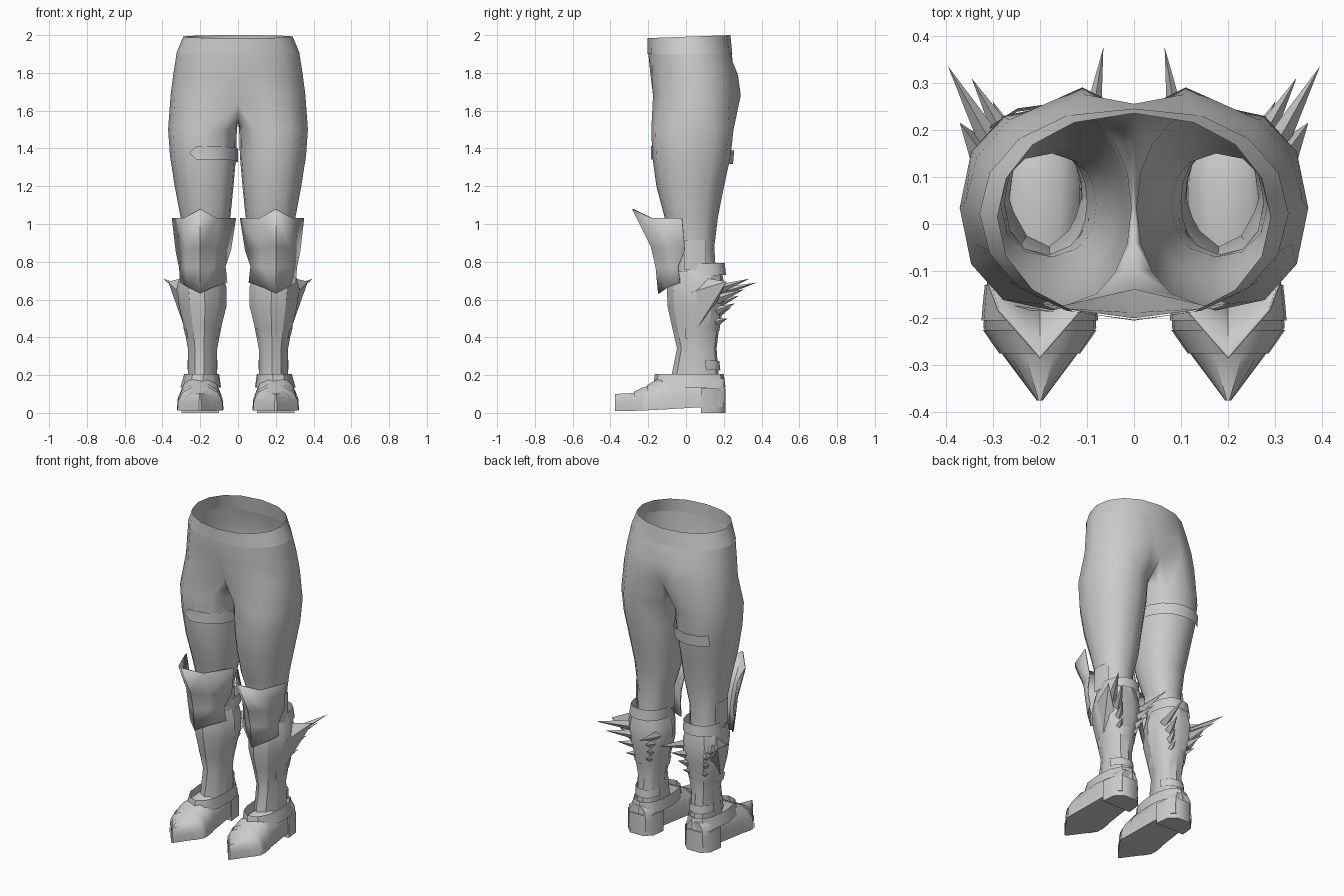
import bpy, bmesh, math
from mathutils import Vector

if "Cube" in bpy.data.objects:
    bpy.data.objects.remove(bpy.data.objects["Cube"])

grey = bpy.data.materials.new("plain grey")
grey.diffuse_color = (0.6, 0.6, 0.6, 1)
grey.use_nodes = True
grey.node_tree.nodes["Principled BSDF"].inputs["Base Color"].default_value = grey.diffuse_color


def finish(name, bm, angle=35, mirror=True, thick=0):
    bmesh.ops.recalc_face_normals(bm, faces=bm.faces)
    me = bpy.data.meshes.new(name)
    bm.to_mesh(me)
    bm.free()
    me.materials.append(grey)
    ob = bpy.data.objects.new(name, me)
    bpy.context.collection.objects.link(ob)
    bpy.ops.object.select_all(action='DESELECT')
    ob.select_set(True)
    bpy.context.view_layer.objects.active = ob
    bpy.ops.object.shade_smooth_by_angle(angle=math.radians(angle))
    if thick:
        ob.modifiers.new("thickness", 'SOLIDIFY').thickness = thick
    if mirror:
        ob.modifiers.new("mirror", 'MIRROR').merge_threshold = 0.002


def loft(bm, rings, closed=True, cap=False):
    """Skin a list of rings; a 9 point half ring is always left open."""
    vs = [[bm.verts.new(p) for p in r] for r in rings]
    for a, b in zip(vs, vs[1:]):
        n = min(len(a), len(b))
        for i in range(n if closed and n != 9 else n - 1):
            j = (i + 1) % n
            bm.faces.new((a[i], a[j], b[j], b[i]))
    if cap:
        bm.faces.new(vs[0])
        bm.faces.new(vs[-1])


ANGLES = [-125 + 250 * i / 8 for i in range(9)] + [125 + 110 * i / 6 for i in range(1, 6)]


def leg_ring(z, x0, x1, y0, y1, tilt=0, ridge=0, angles=ANGLES, p=0.92):
    """Ring round one leg; ridge pinches the front to an edge."""
    cx, cy, w, d = (x0 + x1) / 2, (y0 + y1) / 2, (x1 - x0) / 2, (y1 - y0) / 2
    out = []
    for a in angles:
        c, s = math.cos(math.radians(a)), math.sin(math.radians(a))
        x = math.copysign(abs(c) ** p, c)
        y = math.copysign(abs(s) ** p, s)
        if s < 0:
            y += ridge * (s - y + abs(c) * 0.35)
        out.append((cx + w * x, cy + d * y, z + tilt * y))
    return out


def hip_ring(z, w, y0, y1, f0, b0, tilt=0, seat=0):
    """Half ring from front centre to back centre; f0 and b0 are the centre depths."""
    out = []
    for i in range(9):
        t = math.radians(-90 + 22.5 * i)
        y = (y0 + y1) / 2 + (y1 - y0) / 2 * math.sin(t)
        y = f0 if i == 0 else b0 if i == 8 else y
        x = 0 if i in (0, 8) else w * math.cos(t) ** 0.86
        if seat and i == 7:
            x, y = x * .7, y1 - .002
        out.append((x, y, z + tilt * math.sin(t)))
    return out


# trousers: hips splitting into legs at the crotch
arch = [(0, .17, 1.585), (0, .1, 1.55), (0, .03, 1.54), (0, -.04, 1.545), (0, -.095, 1.58)]
crotch = hip_ring(1.68, .357, -.193, .292, -.15, .25, 0, 1)
crotch[0], crotch[8] = (0, -.138, 1.64), (0, .235, 1.65)
bm = bmesh.new()
loft(bm, [hip_ring(1.905, .325, -.198, .245, -.2, .242),
          hip_ring(1.79, .343, -.197, .277, -.188, .255, 0, 1),
          crotch + arch,
          leg_ring(1.50, .006, .37, -.184, .252),
          leg_ring(1.36, .01, .36, -.179, .237),
          leg_ring(1.20, .024, .335, -.157, .202),
          leg_ring(1.04, .04, .305, -.115, .17),
          leg_ring(.88, .08, .283, -.07, .15),
          leg_ring(.72, .1, .275, -.065, .16)])
finish("trousers", bm, 60)

# waistband, slightly lower in front
bm = bmesh.new()
loft(bm, [hip_ring(1.992, .29, -.203, .232, -.205, .235, .008),
          hip_ring(1.9, .328, -.201, .247, -.203, .245)])
finish("waistband", bm, 40)

# thigh strap on one leg only, open on the outer side, pointed at the front end
bm = bmesh.new()
span = [50 + 215 * i / 10 for i in range(11)]
loft(bm, [leg_ring(z, .0, .367, -.187, y1, -.012, 0, span + [end])
          for z, y1, end in ((1.40, .256, 280), (1.365, .252, 292), (1.33, .249, 280))], closed=False)
for v in bm.verts:
    v.co.x = -v.co.x
finish("thigh_strap", bm, mirror=False)

# shin armour with a sharp front edge
bm = bmesh.new()
loft(bm, [leg_ring(*d, 0, .8, p=.85) for d in (
    (.75, .085, .30, -.09, .19), (.66, .06, .325, -.105, .205), (.56, .062, .312, -.1, .2),
    (.45, .09, .285, -.075, .175), (.34, .11, .265, -.05, .162), (.17, .112, .265, -.085, .175))])
finish("shin_armour", bm, 30)

# straps under the knee, round the calf, behind the ankle, and the shoe cuff
BACK = [-40 + 260 * i / 10 for i in range(11)]
HEEL = [20 + 140 * i / 6 for i in range(7)]
for name, ang, tilt, data in (
        ("knee_strap", BACK, .005, [(.79, .075, .295, -.07, .205), (.725, .07, .305, -.08, .212)]),
        ("calf_strap", BACK, .03, [(.455, .085, .292, -.08, .184), (.405, .095, .281, -.07, .177)]),
        ("ankle_strap", HEEL, -.01, [(.285, .105, .272, -.07, .176), (.235, .105, .272, -.075, .182)]),
        ("ankle_cuff", ANGLES, .0, [(.205, .1, .285, -.165, .2), (.135, .09, .305, -.175, .21)])):
    bm = bmesh.new()
    loft(bm, [leg_ring(*d, tilt, .0 if ang is ANGLES else .8, ang, .85) for d in data], ang is ANGLES)
    finish(name, bm)

# side tabs above the knee strap
bm = bmesh.new()
for sx in (-1, 1):
    loft(bm, [[(.188 + sx * w, y, z) for w, y in ((.10, -.01), (.105, .05), (.09, .105))]
              for z in (.915, .76)], closed=False)
finish("knee_tab", bm)

# knee guard: ridged plate with a raised upper point
bm = bmesh.new()
rows = []
for x0, x1, ye, ze, yr, zr, mx, my in ((.015, .345, -.02, 1.032, -.28, 1.08, .085, .1),
                                       (.042, .325, -.005, .86, -.18, .88, .075, .065),
                                       (.07, .308, -.04, .775, -.155, .77, .07, .05),
                                       (.06, .3, -.03, .69, -.142, .632, .06, .045)):
    zm = ze if ze > 1 else ze * .55 + zr * .45
    rows.append([(x0, ye, ze), (.2 - mx, yr + my, zm), (.2, yr, zr),
                 (.2 + mx, yr + my, zm), (x1, ye, ze)])
loft(bm, rows, closed=False)
finish("knee_guard", bm, 30, thick=0.006)

# shoe: sections from pointed toe to heel (y, half width, top half width, bottom, top)
SECS = [(-.375, .006, .004, .01, .1), (-.28, .077, .05, .011, .105),
        (-.22, .12, .068, .013, .135), (-.12, .112, .06, .018, .19),
        (.08, .095, .075, .03, .2), (.17, .088, .07, .03, .19), (.202, .06, .05, .03, .18)]


def shoe_section(y, grow=0):
    for a, b in zip(SECS, SECS[1:]):
        if a[0] <= y <= b[0]:
            f = (y - a[0]) / (b[0] - a[0])
            hw, tw, z0, zt = (p + (q - p) * f for p, q in zip(a[1:], b[1:]))
            break
    hw, tw, zt = hw + grow, tw + grow, zt + grow
    zm, zs = z0 + (zt - z0) * .45, z0 + (zt - z0) * .78
    half = [(hw, z0), (hw * .96, zm), (hw * .45 + tw * .55, zs), (tw * .6, zt)]
    return [(.2 + x, y, z) for x, z in half] + [(.2 - x, y, z) for x, z in reversed(half)]


bm = bmesh.new()
loft(bm, [shoe_section(s[0]) for s in SECS], cap=True)
finish("shoe", bm, 45)

# heel block
bm = bmesh.new()
loft(bm, [[(.2 + s * x, y, z) for s, x, y in ((-1, .1, .08), (1, .1, .08), (1, .09, .165),
                                               (1, .045, .208), (-1, .045, .208), (-1, .09, .165))]
          for z in (0, .13)], cap=True)
finish("heel", bm, 60)

# overlapping bands across the instep
for name, y0, y1 in (("toe_band", -.275, -.225), ("instep_band", -.205, -.13)):
    bm = bmesh.new()
    loft(bm, [shoe_section(y0, .005), shoe_section((y0 + y1) / 2, .005),
              shoe_section(y1, .004)], closed=False)
    finish(name, bm, 45)


# spikes on the calf, larger ones outside
def spike(bm, base, tip, r):
    base, tip = Vector(base), Vector(tip)
    axis = (tip - base).normalized()
    u = axis.cross(Vector((0, 0, 1))).normalized()
    v = axis.cross(u)
    ring = [bm.verts.new(base + u * r * a + v * r * b)
            for a, b in ((1, 0), (0, 1), (-1, 0), (0, -1))]
    top = bm.verts.new(tip)
    bm.faces.new(ring)
    for i in range(4):
        bm.faces.new((ring[i], ring[(i + 1) % 4], top))


bm = bmesh.new()
for base, tip, r in (((.28, .13, .64), (.395, .335, .71), .032),
                     ((.26, .16, .6), (.345, .31, .655), .028),
                     ((.10, .15, .63), (.065, .375, .69), .028),
                     ((.12, .17, .58), (.09, .28, .62), .026),
                     ((.25, .16, .54), (.3, .26, .58), .024),
                     ((.13, .16, .52), (.11, .24, .56), .024),
                     ((.24, .15, .48), (.27, .22, .5), .02),
                     ((.14, .15, .47), (.13, .22, .5), .02)):
    spike(bm, base, tip, r)
finish("calf_spikes", bm, 20)

# flared wing on the outer side of the shin
bm = bmesh.new()
top, front, low, back, tip = (bm.verts.new(p) for p in (
    (.285, .1, .715), (.317, .03, .64), (.283, .06, .45), (.27, .15, .56), (.37, .215, .695)))
for a, b in ((top, front), (front, low), (low, back), (back, top)):
    bm.faces.new((a, b, tip))
finish("shin_wing", bm, 20)
